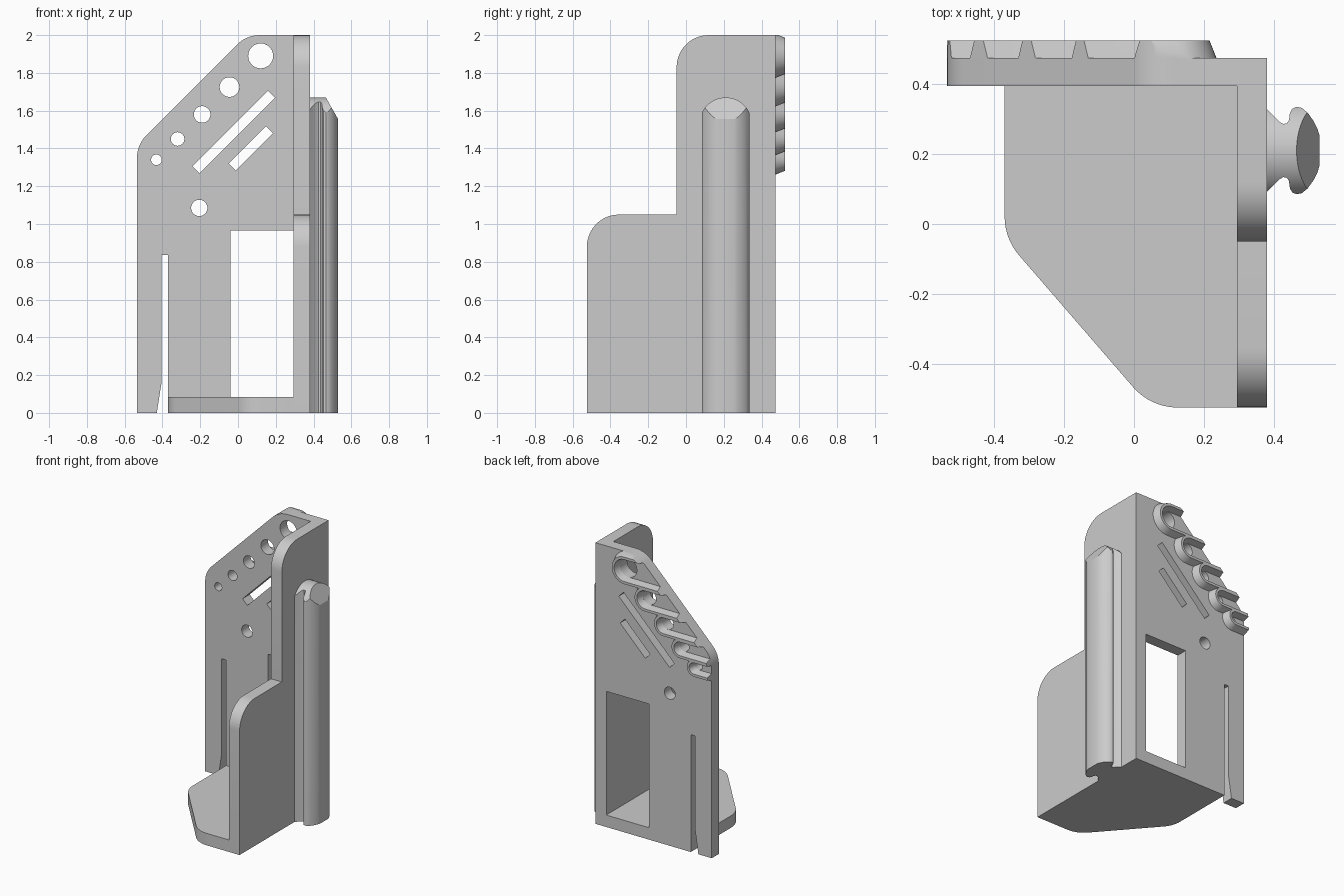
import bpy, bmesh
from math import cos, sin, pi, tan
from mathutils import Vector

cube = bpy.data.objects.get("Cube")
if cube:
    bpy.data.objects.remove(cube, do_unlink=True)

grey = bpy.data.materials.new("light_grey")
grey.use_nodes = True
grey.diffuse_color = (0.6, 0.6, 0.6, 1)
grey.node_tree.nodes["Principled BSDF"].inputs["Base Color"].default_value = (0.6, 0.6, 0.6, 1)

PLACE = {"x": lambda a, b, h: (h, a, b),
         "y": lambda a, b, h: (a, h, b),
         "z": lambda a, b, h: (a, b, h)}


def loft(name, axis, low, high, start, end):
    """Solid between two matching outlines along an axis."""
    bm = bmesh.new()
    a = [bm.verts.new(PLACE[axis](p[0], p[1], start)) for p in low]
    b = [bm.verts.new(PLACE[axis](p[0], p[1], end)) for p in high]
    bm.faces.new(a)
    bm.faces.new(b)
    n = len(a)
    for i in range(n):
        j = (i + 1) % n
        bm.faces.new((a[i], a[j], b[j], b[i]))
    bmesh.ops.recalc_face_normals(bm, faces=bm.faces)
    mesh = bpy.data.meshes.new(name)
    bm.to_mesh(mesh)
    bm.free()
    mesh.materials.append(grey)
    obj = bpy.data.objects.new(name, mesh)
    bpy.context.collection.objects.link(obj)
    return obj


def prism(name, axis, points, start, end):
    return loft(name, axis, points, points, start, end)


def rounded(points, radius, steps=10):
    """Outline whose corners flagged with a third value are filleted."""
    out = []
    for i, p in enumerate(points):
        c = Vector(p[:2])
        if len(p) < 3:
            out.append(c)
            continue
        u = (Vector(points[i - 1][:2]) - c).normalized()
        v = (Vector(points[(i + 1) % len(points)][:2]) - c).normalized()
        half = u.angle(v) / 2
        centre = c + (u + v).normalized() * radius / sin(half)
        first = c + u * radius / tan(half) - centre
        last = c + v * radius / tan(half) - centre
        sweep = first.angle(last)
        for k in range(steps + 1):
            t = k / steps
            out.append(centre + (first * sin((1 - t) * sweep) + last * sin(t * sweep)) / sin(sweep))
    return out


def circle(x, z, r, n=40):
    return [(x + r * cos(2 * pi * i / n), z + r * sin(2 * pi * i / n)) for i in range(n)]


def channel(x, z, r, left=-0.8, n=24):
    """Half round nose running out horizontally to the left."""
    arc = [(x + r * cos(pi * (i / n - 0.5)), z + r * sin(pi * (i / n - 0.5))) for i in range(n + 1)]
    return arc + [(left, z + r), (left, z - r)]


def bar(x, z, length, width):
    """Rectangle tilted by 45 degrees."""
    d, s = Vector((1, 1)).normalized() * length / 2, Vector((-1, 1)).normalized() * width / 2
    c = Vector((x, z))
    return [c - d - s, c + d - s, c + d + s, c - d + s]


def boolean(obj, tool, operation):
    mod = obj.modifiers.new(operation, "BOOLEAN")
    mod.operation, mod.solver, mod.object = operation, "EXACT", tool
    bpy.context.view_layer.objects.active = obj
    bpy.ops.object.modifier_apply(modifier=mod.name)
    bpy.data.objects.remove(tool, do_unlink=True)


FILLET = 0.17
FRONT, BACK, OUTER = 0.395, 0.475, 0.525
HOLES = [(0.12, 1.89, 0.066), (-0.045, 1.725, 0.052), (-0.19, 1.58, 0.044),
         (-0.32, 1.45, 0.036), (-0.432, 1.34, 0.028)]

# Back plate with sloping shoulder
plate_outline = rounded([(-0.535, 0), (-0.535, 1.42, 1), (0.045, 2, 1), (0.38, 2), (0.38, 0)], FILLET)
back_plate = prism("back_plate", "y", plate_outline, FRONT, BACK)

# Window, clip slot, graded holes and tilted slots
cuts = [[(-0.04, 0.085), (0.295, 0.085), (0.295, 0.965), (-0.04, 0.965)],
        [(-0.435, -0.05), (-0.37, -0.05), (-0.37, 0.835), (-0.405, 0.835), (-0.405, 0.16), (-0.43, 0)],
        bar(-0.022, 1.487, 0.565, 0.053), bar(0.068, 1.4, 0.28, 0.053),
        circle(-0.205, 1.085, 0.043)] + [circle(*h) for h in HOLES]
for outline in cuts:
    boolean(back_plate, prism("cutter", "y", outline, FRONT - 0.1, BACK + 0.1), "DIFFERENCE")

# Tapered hooks around the graded holes
hooks = None
for x, z, r in HOLES:
    wall = loft("holder_hooks", "y", channel(x, z, r + 0.05), channel(x, z, r + 0.03), BACK, OUTER)
    if hooks:
        boolean(hooks, wall, "UNION")
    else:
        hooks = wall
for x, z, r in HOLES:
    # the cutter continues the draft a little past both ends of the wall
    boolean(hooks, loft("cutter", "y", channel(x, z, r - 0.0024, -0.9), channel(x, z, r + 0.0144, -0.9),
                        BACK - 0.01, OUTER + 0.01), "DIFFERENCE")
boolean(hooks, prism("cutter", "y", plate_outline, BACK - 0.1, OUTER + 0.1), "INTERSECT")

# Stepped side wall
side_wall = prism("side_wall", "x", rounded(
    [(-0.525, 0), (-0.525, 1.05, 1), (-0.05, 1.05), (-0.05, 2, 1), (FRONT, 2), (FRONT, 0)], FILLET),
    0.295, 0.38)

# Base shelf with cut corner
base_shelf = prism("base_shelf", "z", rounded(
    [(-0.37, FRONT), (-0.37, -0.042, 1), (0.048, -0.525, 1), (0.295, -0.525), (0.295, FRONT)], FILLET),
    0, 0.085)

# Mounting rail: mirrored mushroom section with arched, chamfered top
MID = 0.21
half = [(0.38, 0.118), (0.416, 0.082), (0.427, 0.076), (0.437, 0.078), (0.443, 0.086), (0.446, 0.108),
        (0.453, 0.12), (0.465, 0.125), (0.48, 0.122), (0.497, 0.108), (0.514, 0.084), (0.525, 0.062), (0.53, 0.045)]
section = [(x, MID + w) for x, w in half] + [(x, MID - w) for x, w in reversed(half)]
rail = prism("mounting_rail", "z", section, 0, 1.8)
R = 0.138
arch = [(MID + R * sin(a), 1.67 - R + R * cos(a)) for a in [1.25 * (i / 12 - 1) for i in range(25)]]
boolean(rail, prism("cutter", "x", arch + [(MID + 0.14, -0.1), (MID - 0.14, -0.1)], 0.3, 0.6), "INTERSECT")
boolean(rail, prism("cutter", "y", [(0.465, 1.67), (0.544, 1.53), (0.7, 1.53), (0.7, 1.9), (0.335, 1.9)],
                    -0.1, 0.5), "DIFFERENCE")

# Smooth curved surfaces, keep crisp edges
bpy.ops.object.select_all(action="DESELECT")
for obj in (back_plate, hooks, side_wall, base_shelf, rail):
    obj.select_set(True)
bpy.context.view_layer.objects.active = back_plate
bpy.ops.object.shade_smooth_by_angle(angle=0.5)
